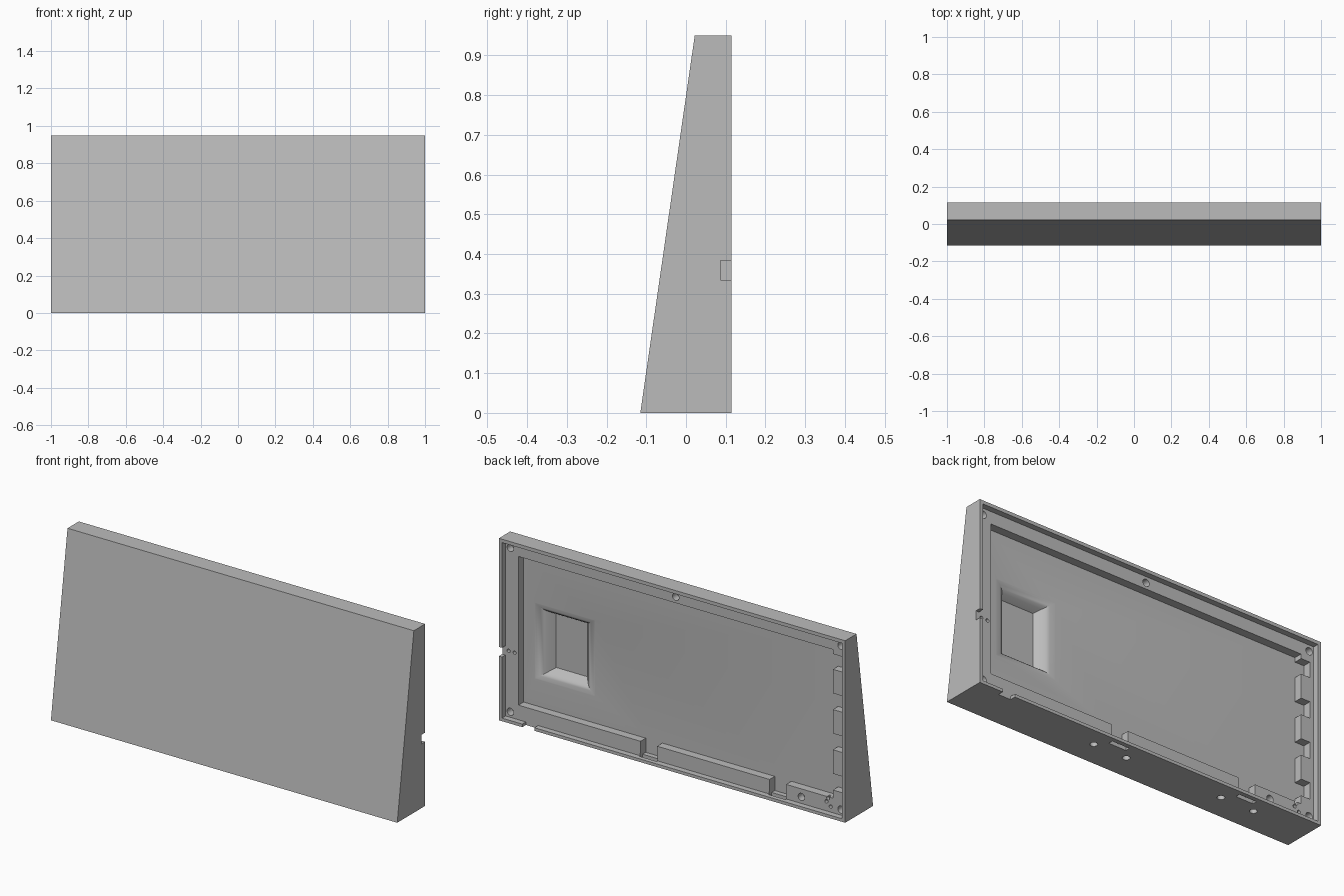
import bpy, bmesh, math
from mathutils import Matrix, Vector

cube = bpy.data.objects.get("Cube")
if cube:
    bpy.data.objects.remove(cube, do_unlink=True)

grey = bpy.data.materials.new("plain_grey")
grey.use_nodes = True
grey.diffuse_color = (0.5, 0.5, 0.5, 1)
grey.node_tree.nodes["Principled BSDF"].inputs["Base Color"].default_value = (0.5, 0.5, 0.5, 1)

BACK, LEDGE, FLOOR = 0.115, 0.085, 0.042   # depths of rim, lid ledge and pocket floor


def add(name, bm):
    bmesh.ops.recalc_face_normals(bm, faces=bm.faces)
    me = bpy.data.meshes.new(name)
    bm.to_mesh(me)
    bm.free()
    me.materials.append(grey)
    ob = bpy.data.objects.new(name, me)
    bpy.context.collection.objects.link(ob)
    return ob


def loft(name, rings):
    """Solid through a list of matching closed rings."""
    bm = bmesh.new()
    rows = [[bm.verts.new(p) for p in r] for r in rings]
    n = len(rows[0])
    for a, b in zip(rows, rows[1:]):
        for i in range(n):
            j = (i + 1) % n
            bm.faces.new((a[i], a[j], b[j], b[i]))
    bm.faces.new(rows[0])
    bm.faces.new(rows[-1])
    return add(name, bm)


def rect(x0, x1, z0, z1, y):
    return [(x0, y, z0), (x1, y, z0), (x1, y, z1), (x0, y, z1)]


def cut(cutter):
    """Subtract the cutter from the body and throw it away."""
    cutter.hide_render = True
    mod = body.modifiers.new("cut", 'BOOLEAN')
    mod.operation = 'DIFFERENCE'
    mod.solver = 'EXACT'
    mod.object = cutter
    bpy.context.view_layer.objects.active = body
    bpy.ops.object.modifier_apply(modifier=mod.name)
    bpy.data.objects.remove(cutter, do_unlink=True)


def cut_box(x0, x1, y0, y1, z0, z1):
    cut(loft("box_cutter", [rect(x0, x1, z0, z1, y0), rect(x0, x1, z0, z1, y1)]))


def cut_hole(centre, radius, depth, axis):
    bm = bmesh.new()
    turn = Vector((0, 0, 1)).rotation_difference(Vector(axis)).to_matrix().to_4x4()
    bmesh.ops.create_cone(bm, cap_ends=True, segments=24, radius1=radius, radius2=radius,
                          depth=depth * 2, matrix=Matrix.Translation(centre) @ turn)
    cut(add("hole_cutter", bm))


# Wedge body with sloping front
profile = [(-0.115, 0), (BACK, 0), (BACK, 0.95), (0.022, 0.95)]
body = loft("wedge_housing", [[(x, y, z) for y, z in profile] for x in (-1, 1)])

# Lid recess behind the rim, then the main pocket
cut_box(-0.982, 0.982, LEDGE, 0.2, 0.016, 0.932)
cut_box(-0.908, 0.908, FLOOR, 0.2, 0.092, 0.868)

# Relief notches between the tabs on the right wall
for z0, z1 in ((0.765, 0.845), (0.555, 0.64), (0.345, 0.43), (0.135, 0.22)):
    cut_box(-0.96, -0.9, FLOOR, 0.2, z0, z1)

# Gaps in the bottom ledge, each with a slot and two holes underneath
for cx in (0.155, -0.59):
    cut_box(cx - 0.048, cx + 0.048, FLOOR, 0.2, 0.018, 0.11)
    cut_box(cx - 0.05, cx + 0.05, 0.068, 0.092, -0.05, 0.03)
    for side in (-1, 1):
        cut_hole((cx + side * 0.095, 0.017, 0), 0.018, 0.04, (0, 0, 1))

# Notches through the side rim and the bottom rim
cut_box(0.95, 1.1, 0.087, 0.2, 0.335, 0.383)
cut_box(0.795, 0.865, LEDGE, 0.2, -0.05, 0.05)

# Screw holes in the ledge
for x, z in ((0.955, 0.9), (0, 0.9), (-0.955, 0.9), (0.955, 0.045),
             (-0.955, 0.045), (-0.726, 0.05)):
    cut_hole((x, LEDGE, z), 0.019, 0.04, (0, 1, 0))

# Small pin holes
for x, z in ((0.965, 0.36), (0.93, 0.36), (-0.87, 0.065), (-0.895, 0.045), (-0.88, 0.085)):
    cut_hole((x, LEDGE, z), 0.009, 0.02, (0, 1, 0))

# Flared window recess in the pocket floor
flare = [(-0.015, 0), (0.015, 0.025), (0.028, 0.04), (0.036, 0.056), (0.041, 0.078), (0.046, 0.11)]
cut(loft("window_cutter", [rect(0.58 - e, 0.76 + e, 0.29 - e * 0.7, 0.57 + e * 0.7, y)
                           for y, e in flare]))

# Smooth the round walls and keep the edges sharp
body.select_set(True)
bpy.context.view_layer.objects.active = body
bpy.ops.object.shade_smooth_by_angle(angle=math.radians(25))
